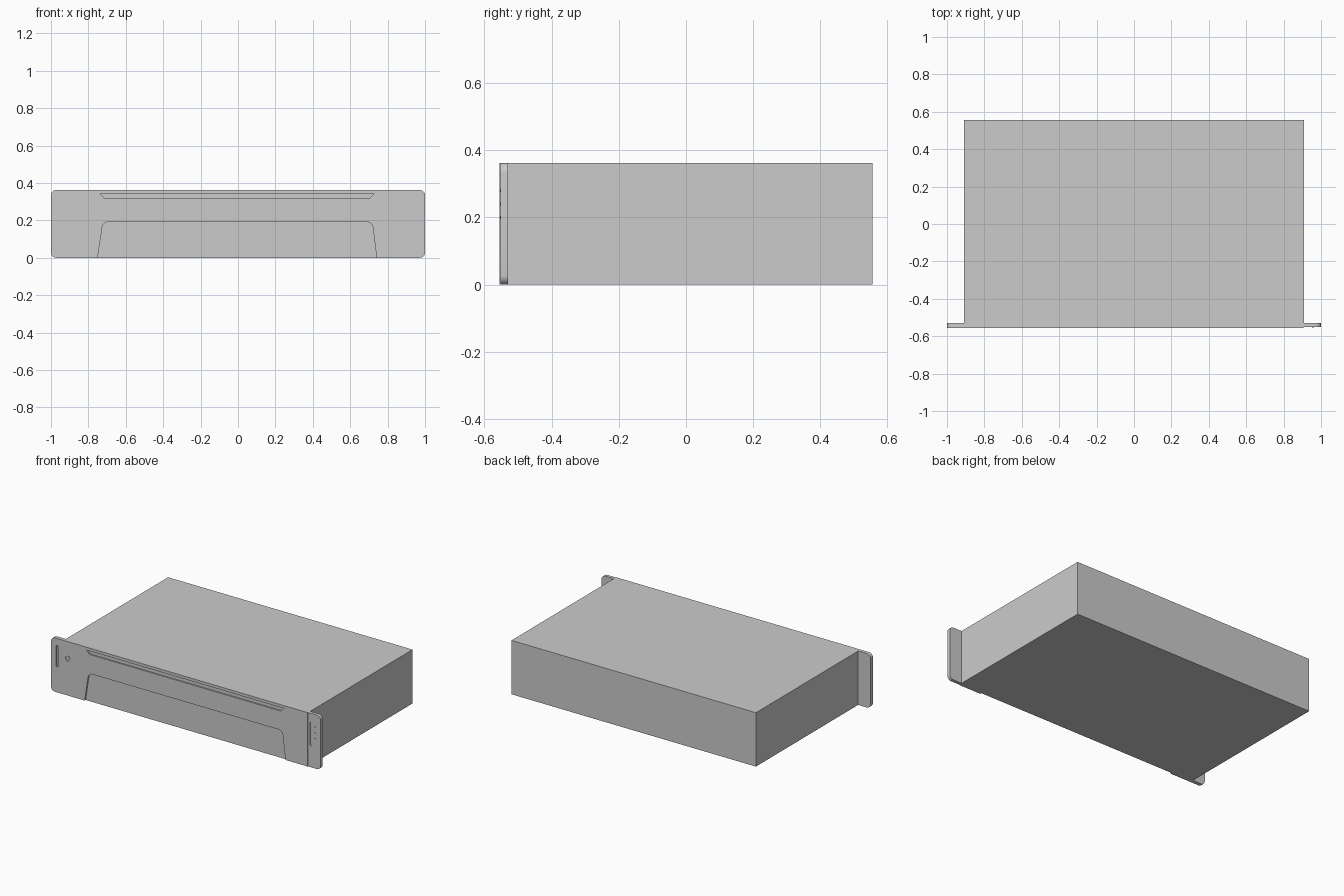
import bpy, bmesh, math

if "Cube" in bpy.data.objects:
    bpy.data.objects.remove(bpy.data.objects["Cube"])

FRONT, BACK, EAR_Y, H = -0.555, 0.555, -0.53, 0.362


def prism(name, pts, y0, y1):
    """Extrude an x-z outline from y0 to y1."""
    bm = bmesh.new()
    face = bm.faces.new([bm.verts.new((x, y0, z)) for x, z in pts])
    ext = bmesh.ops.extrude_face_region(bm, geom=[face])
    verts = [g for g in ext["geom"] if isinstance(g, bmesh.types.BMVert)]
    bmesh.ops.translate(bm, verts=verts, vec=(0, y1 - y0, 0))
    bmesh.ops.recalc_face_normals(bm, faces=bm.faces)
    me = bpy.data.meshes.new(name)
    bm.to_mesh(me)
    bm.free()
    ob = bpy.data.objects.new(name, me)
    bpy.context.collection.objects.link(ob)
    return ob


def arc(cx, cz, r, a0, a1, n=6):
    return [(cx + r * math.cos(math.radians(a0 + (a1 - a0) * i / n)),
             cz + r * math.sin(math.radians(a0 + (a1 - a0) * i / n))) for i in range(n + 1)]


def rounded(x0, x1, z0, z1, r):
    return (arc(x1 - r, z0 + r, r, -90, 0) + arc(x1 - r, z1 - r, r, 0, 90)
            + arc(x0 + r, z1 - r, r, 90, 180) + arc(x0 + r, z0 + r, r, 180, 270))


def box(x0, x1, z0, z1):
    return [(x0, z0), (x1, z0), (x1, z1), (x0, z1)]


def cut(target, pts, depth):
    """Recess an outline into the front of the target."""
    cutter = prism("cutter", pts, FRONT - 0.05, FRONT + depth)
    cutter.hide_render = True
    mod = target.modifiers.new("recess", "BOOLEAN")
    mod.operation, mod.solver, mod.object = "DIFFERENCE", "EXACT", cutter
    bpy.context.view_layer.objects.active = target
    bpy.ops.object.modifier_apply(modifier=mod.name)
    bpy.data.objects.remove(cutter)


# Chassis box
prism("chassis", box(-0.908, 0.908, 0, H), EAR_Y, BACK)

# Front panel with rounded mounting ears
panel = prism("front_panel", rounded(-1, 1, 0, H, 0.028), FRONT, EAR_Y)

# Lower drive bay recess, top vent slot, lowered right ear
bay = ([(-0.755, -0.03), (0.745, -0.03)]
       + arc(0.69, 0.16, 0.031, 8, 90) + arc(-0.695, 0.16, 0.031, 90, 172))
cut(panel, bay, 0.01)
cut(panel, [(-0.715, 0.319), (0.705, 0.319), (0.727, 0.343), (-0.737, 0.343)], 0.009)
cut(panel, box(0.905, 1.1, -0.1, 0.5), 0.003)

# Slots on both ears
cut(panel, rounded(-0.963, -0.947, 0.17, 0.315, 0.007), 0.008)
cut(panel, rounded(0.922, 0.938, 0.145, 0.305, 0.007), 0.008)

# Round button groove with its cap
cut(panel, arc(-0.875, 0.25, 0.019, 0, 345, 23), 0.004)
button = prism("power_button", arc(-0.875, 0.25, 0.014, 0, 345, 23), FRONT, FRONT + 0.006)

# Indicator lights on the right ear
for z in (0.2, 0.24, 0.28):
    prism("indicator_light", arc(0.957, z, 0.005, 0, 330, 11), FRONT + 0.001, FRONT + 0.005)

# Smooth only the rounded corners
for ob in (panel, button):
    bpy.ops.object.select_all(action="DESELECT")
    ob.select_set(True)
    bpy.context.view_layer.objects.active = ob
    bpy.ops.object.shade_smooth_by_angle(angle=math.radians(30))
